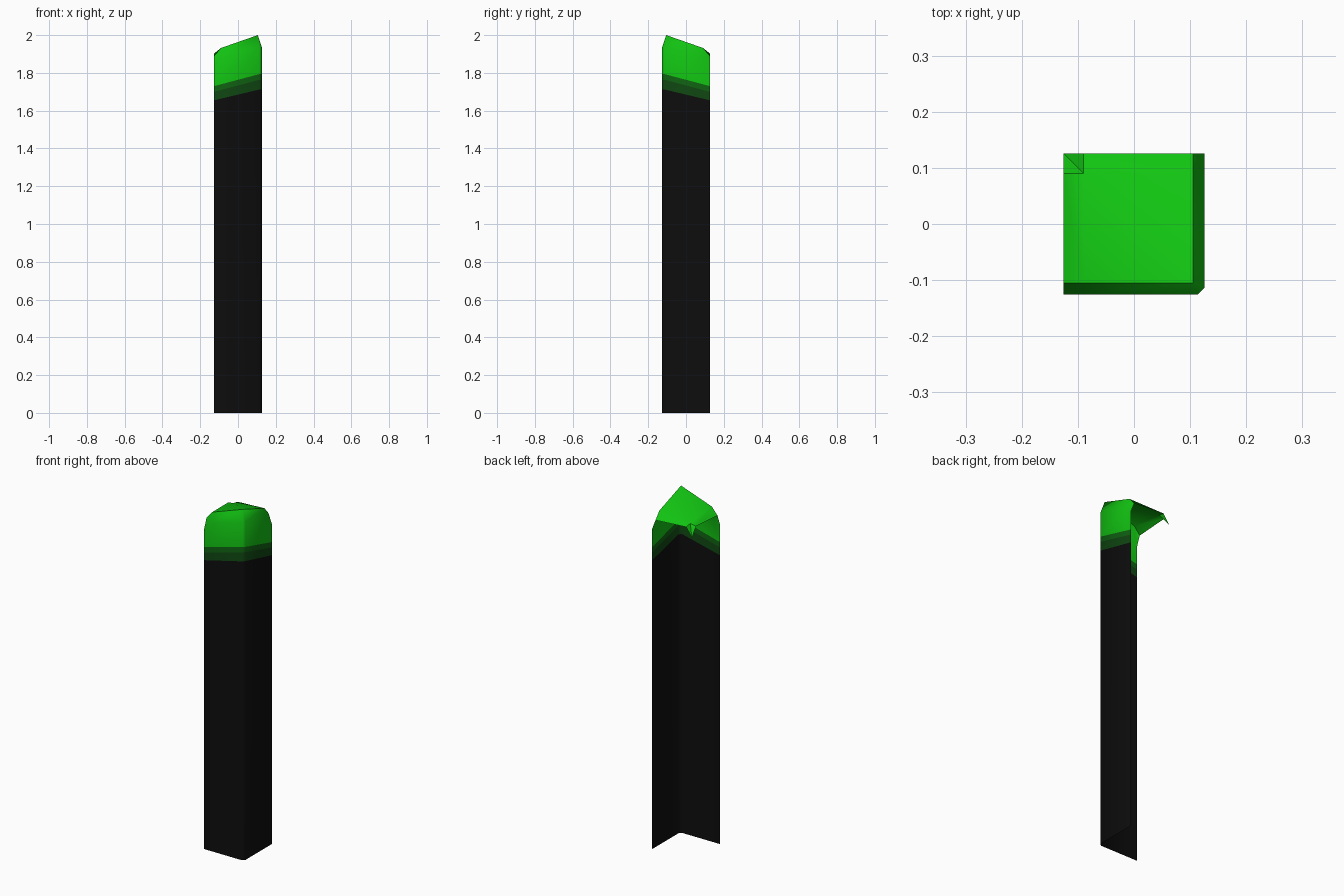
import bpy
import bmesh

cube = bpy.data.objects.get("Cube")
if cube:
    bpy.data.objects.remove(cube, do_unlink=True)

HALF = 0.126


def material(name, r, g, b):
    mat = bpy.data.materials.new(name)
    mat.use_nodes = True
    mat.diffuse_color = (r, g, b, 1)
    bsdf = next(n for n in mat.node_tree.nodes if n.type == 'BSDF_PRINCIPLED')
    bsdf.inputs["Base Color"].default_value = (r, g, b, 1)
    return mat


black = material("black", 0.004, 0.004, 0.004)
deep_green = material("deep green", 0.005, 0.065, 0.006)
mid_green = material("mid green", 0.005, 0.125, 0.006)
bright_green = material("bright green", 0.006, 0.55, 0.006)


def finish(name, bm, mat):
    mesh = bpy.data.meshes.new(name)
    bm.to_mesh(mesh)
    bm.free()
    mesh.materials.append(mat)
    obj = bpy.data.objects.new(name, mesh)
    bpy.context.collection.objects.link(obj)
    bpy.ops.object.select_all(action='DESELECT')
    obj.select_set(True)
    bpy.context.view_layer.objects.active = obj
    bpy.ops.object.shade_smooth_by_angle(angle=0.9)


# Plan of the angled wall: free end, near the end, then the chamfered corner.
# The second half mirrors the first across the diagonal x = -y.
FRONT = [(-HALF, -HALF), (-0.09, -HALF), (0.113, -HALF)]
PLAN = FRONT + [(-y, -x) for x, y in reversed(FRONT)]


def sloped(low, high):
    """Heights along the wall, rising from both free ends to the corner."""
    half = [low + (high - low) * (x + HALF) / (2 * HALF) for x, _ in FRONT]
    return half + half[::-1]


def add_wall(bm, lows, highs):
    """Add the folded strip and return its top row of vertices."""
    bottom = [bm.verts.new((x, y, z)) for (x, y), z in zip(PLAN, lows)]
    top = [bm.verts.new((x, y, z)) for (x, y), z in zip(PLAN, highs)]
    for i in range(len(PLAN) - 1):
        bm.faces.new((bottom[i], bottom[i + 1], top[i + 1], top[i]))
    return top


# Post and the two darker bands
ground = [0.0] * len(PLAN)
seam_a, seam_b, seam_c = sloped(1.655, 1.715), sloped(1.70, 1.767), sloped(1.73, 1.797)
for name, lows, highs, mat in (("post", ground, seam_a, black),
                               ("lower_band", seam_a, seam_b, deep_green),
                               ("upper_band", seam_b, seam_c, mid_green)):
    bm = bmesh.new()
    add_wall(bm, lows, highs)
    finish(name, bm, mat)

# Cap skirt: its rim drops at the free ends and is highest at the corner
bm = bmesh.new()
rim_half = [1.835, 1.88, 1.935]
rim = add_wall(bm, seam_c, rim_half + rim_half[::-1])

# Cap roof: a small height grid, symmetric across the diagonal
steps = [-HALF, -0.09, 0.105]
heights = [[1.85, 1.903, 1.89],
           [1.903, 1.91, 1.932],
           [1.89, 1.932, 2.0]]
grid = [[bm.verts.new((steps[i], -steps[j], heights[i][j])) for j in range(3)]
        for i in range(3)]
for i in range(2):
    for j in range(2):
        a, b, c, d = grid[i][j], grid[i][j + 1], grid[i + 1][j + 1], grid[i + 1][j]
        if i == j:
            bm.faces.new((a, b, c))
            bm.faces.new((a, c, d))
        else:
            bm.faces.new((a, b, c, d))

# Sloped edge joining the roof to the skirt, with the clipped corner
inner = [grid[i][2] for i in range(3)] + [grid[2][j] for j in (2, 1, 0)]
for i in range(len(PLAN) - 1):
    if inner[i] is inner[i + 1]:
        bm.faces.new((rim[i], rim[i + 1], inner[i]))
    else:
        bm.faces.new((rim[i], rim[i + 1], inner[i + 1], inner[i]))
finish("cap", bm, bright_green)
